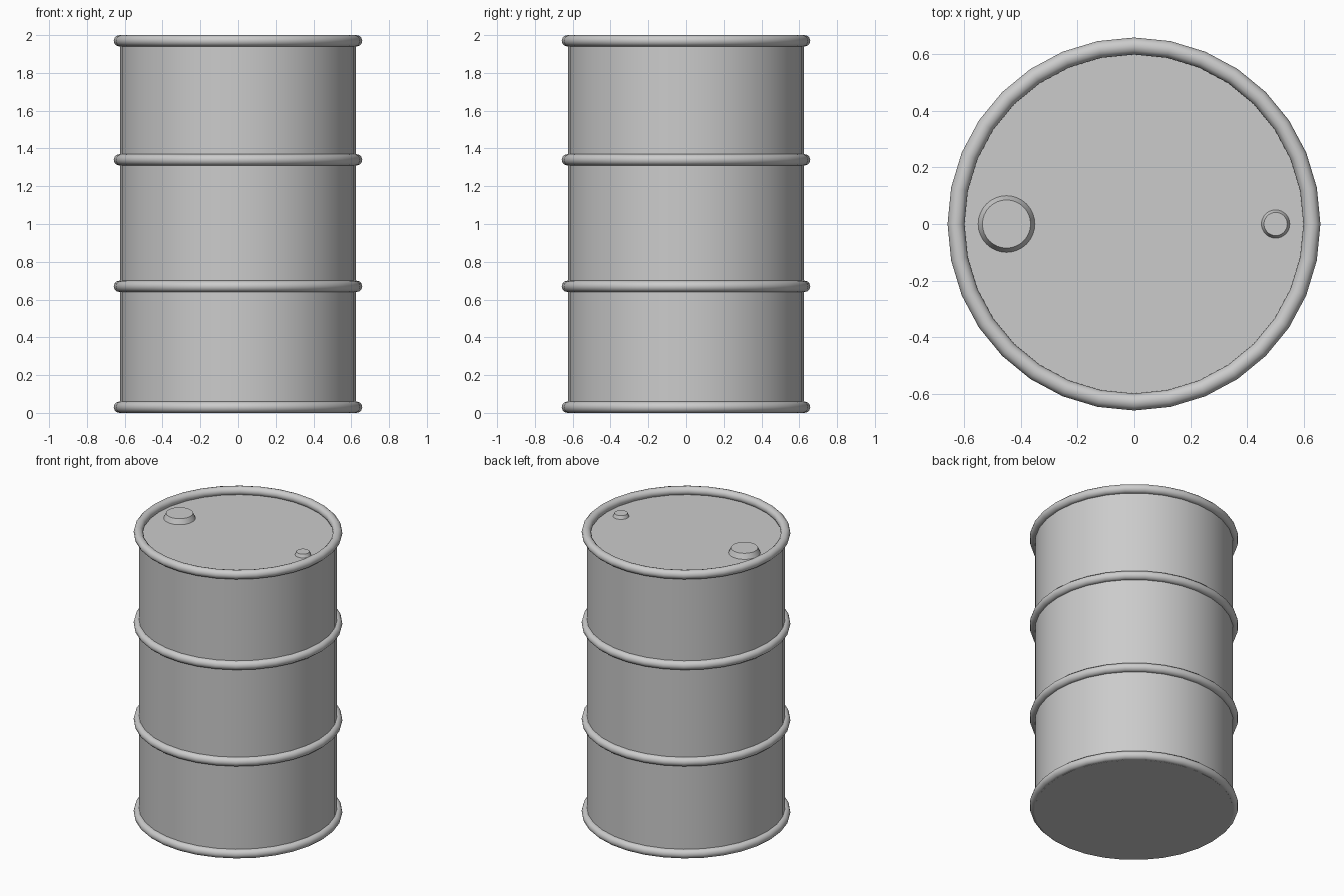
import bpy
from math import radians

if "Cube" in bpy.data.objects:
    bpy.data.objects.remove(bpy.data.objects["Cube"])

SIDES = 32
LID_Z = 1.95


def finish(obj, name, angle=40):
    obj.name = name
    bpy.ops.object.shade_smooth_by_angle(angle=radians(angle))
    return obj


def hoop(name, z):
    bpy.ops.mesh.primitive_torus_add(
        major_segments=SIDES, minor_segments=12,
        major_radius=0.628, minor_radius=0.03, location=(0, 0, z))
    return finish(bpy.context.object, name, 60)


def bung(name, x, base, top, height):
    bpy.ops.mesh.primitive_cone_add(
        vertices=SIDES, radius1=base, radius2=top, depth=height,
        location=(x, 0, LID_Z + height / 2))
    return finish(bpy.context.object, name, 25)


# Barrel wall with flat base and recessed lid
bpy.ops.mesh.primitive_cylinder_add(
    vertices=SIDES, radius=0.625, depth=LID_Z, location=(0, 0, LID_Z / 2))
finish(bpy.context.object, "barrel_body")

# Rims at both ends and two rolling hoops
for name, z in (("bottom_rim", 0.03), ("lower_hoop", 0.67),
                ("upper_hoop", 1.34), ("top_rim", 1.97)):
    hoop(name, z)

# Filler caps on the lid
bung("large_cap", -0.45, 0.10, 0.085, 0.035)
bung("small_cap", 0.50, 0.05, 0.041, 0.022)
